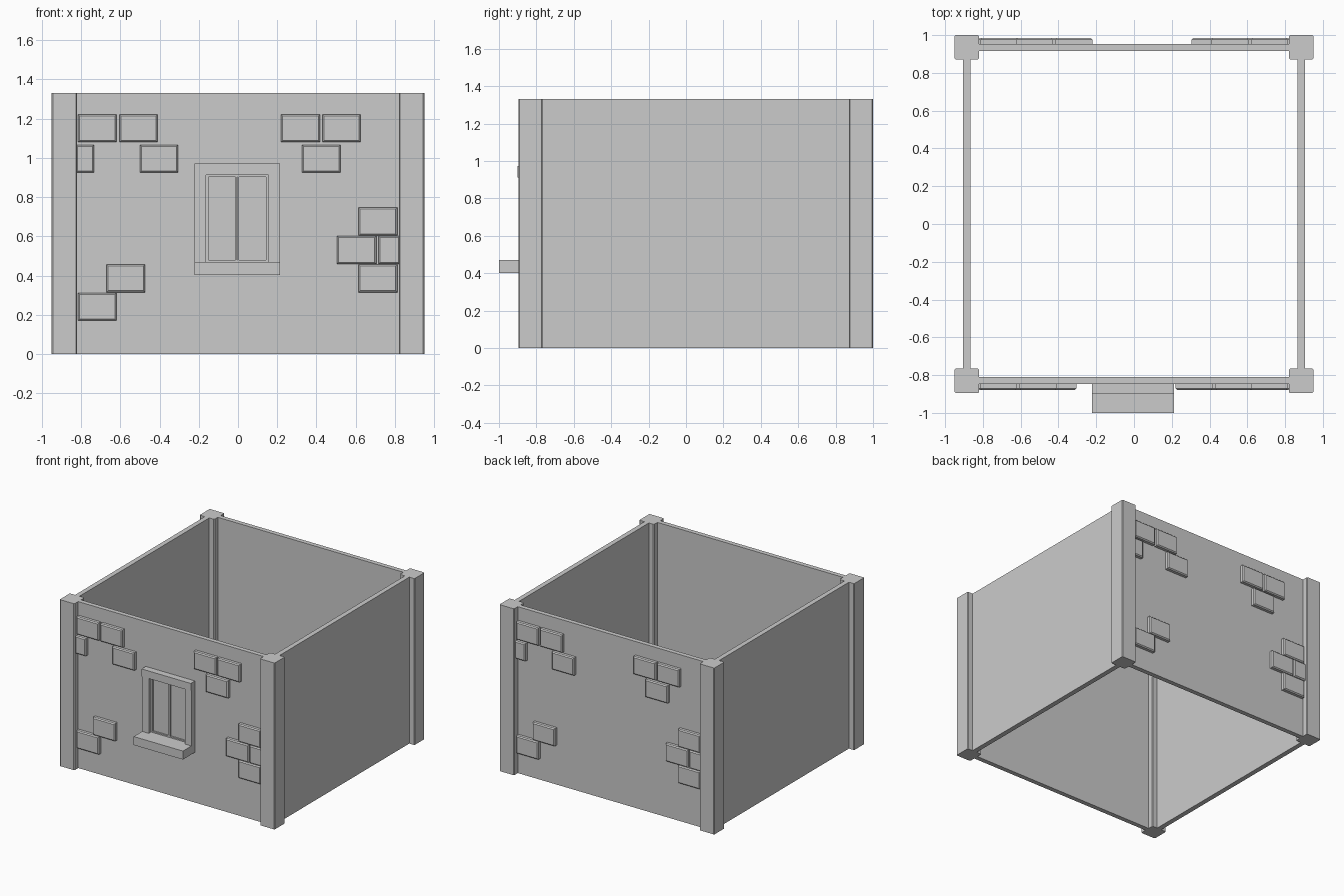
import bpy, bmesh

if "Cube" in bpy.data.objects:
    bpy.data.objects.remove(bpy.data.objects["Cube"])

H = 1.33          # wall height
FACE = -0.847     # outer face of the front wall
MID = 0.053       # y centre of the four posts


def box(name, x, y, z, bevel=0.0, select=None, turned=False):
    """Box from ranges; select picks edges to chamfer; turned = spun 180 deg to the back."""
    bm = bmesh.new()
    bmesh.ops.create_cube(bm, size=1)
    for v in bm.verts:
        v.co = [r[0] + (c + 0.5) * (r[1] - r[0]) for c, r in zip(v.co, (x, y, z))]
    if bevel:
        edges = [e for e in bm.edges if select(e)]
        bmesh.ops.bevel(bm, geom=edges, offset=bevel, segments=1, affect='EDGES')
    if turned:
        for v in bm.verts:
            v.co.x, v.co.y = -v.co.x, 2 * MID - v.co.y
    mesh = bpy.data.meshes.new(name)
    bm.to_mesh(mesh)
    bm.free()
    obj = bpy.data.objects.new(name, mesh)
    bpy.context.collection.objects.link(obj)
    return obj


def upright(e):
    return abs(e.verts[0].co.z - e.verts[1].co.z) > 0.1


# Corner posts
for sx in (-1, 1):
    for label, y in (("front", (-0.895, -0.766)), ("back", (0.872, 1.0))):
        x = sorted((sx * 0.82, sx * 0.95))
        side = "left" if sx < 0 else "right"
        box(f"{label}_{side}_post", x, y, (0, H), 0.006, upright)

# Walls
for turned, label in ((False, "front"), (True, "back")):
    box(f"{label}_wall", (-0.83, 0.83), (FACE, -0.81), (0, H), turned=turned)
for sx, label in ((-1, "left"), (1, "right")):
    box(f"{label}_wall", sorted((sx * 0.865, sx * 0.904)), (-0.775, 0.88), (0, H))

# Raised bricks: x range and bottom of each, repeated on the back wall
bricks = [
    (-0.815, -0.62, 1.08), (-0.605, -0.41, 1.08), (-0.825, -0.735, 0.925),
    (-0.50, -0.305, 0.925), (0.22, 0.418, 1.08), (0.43, 0.625, 1.08),
    (0.327, 0.523, 0.925), (0.615, 0.812, 0.605), (0.505, 0.705, 0.46),
    (0.715, 0.825, 0.46), (0.615, 0.812, 0.315), (-0.67, -0.475, 0.315),
    (-0.815, -0.62, 0.17),
]
brick_front = -0.878
for turned, label in ((False, "front"), (True, "back")):
    for x0, x1, z in bricks:
        box(f"{label}_brick", (x0, x1), (brick_front, FACE + 0.005), (z, z + 0.142), 0.008,
            lambda e: all(abs(v.co.y - brick_front) < 1e-4 for v in e.verts), turned)

# Window surround
box("window_lintel", (-0.222, 0.213), (-0.9, -0.84), (0.912, 0.972))
box("window_sill", (-0.222, 0.213), (-1.0, -0.84), (0.402, 0.47))
for x, label in (((-0.222, -0.163), "left"), ((0.155, 0.213), "right")):
    box(f"window_{label}_jamb", x, (-0.893, -0.84), (0.47, 0.912))

# Casement frames and panes
box("window_panes", (-0.163, 0.155), (-0.853, -0.84), (0.47, 0.912))
for x in ((-0.163, -0.15), (-0.013, -0.005), (-0.003, 0.006), (0.143, 0.155)):
    box("window_stile", x, (-0.865, -0.845), (0.47, 0.912))
for z in ((0.47, 0.48), (0.902, 0.912)):
    box("window_rail", (-0.163, 0.155), (-0.865, -0.845), z)
